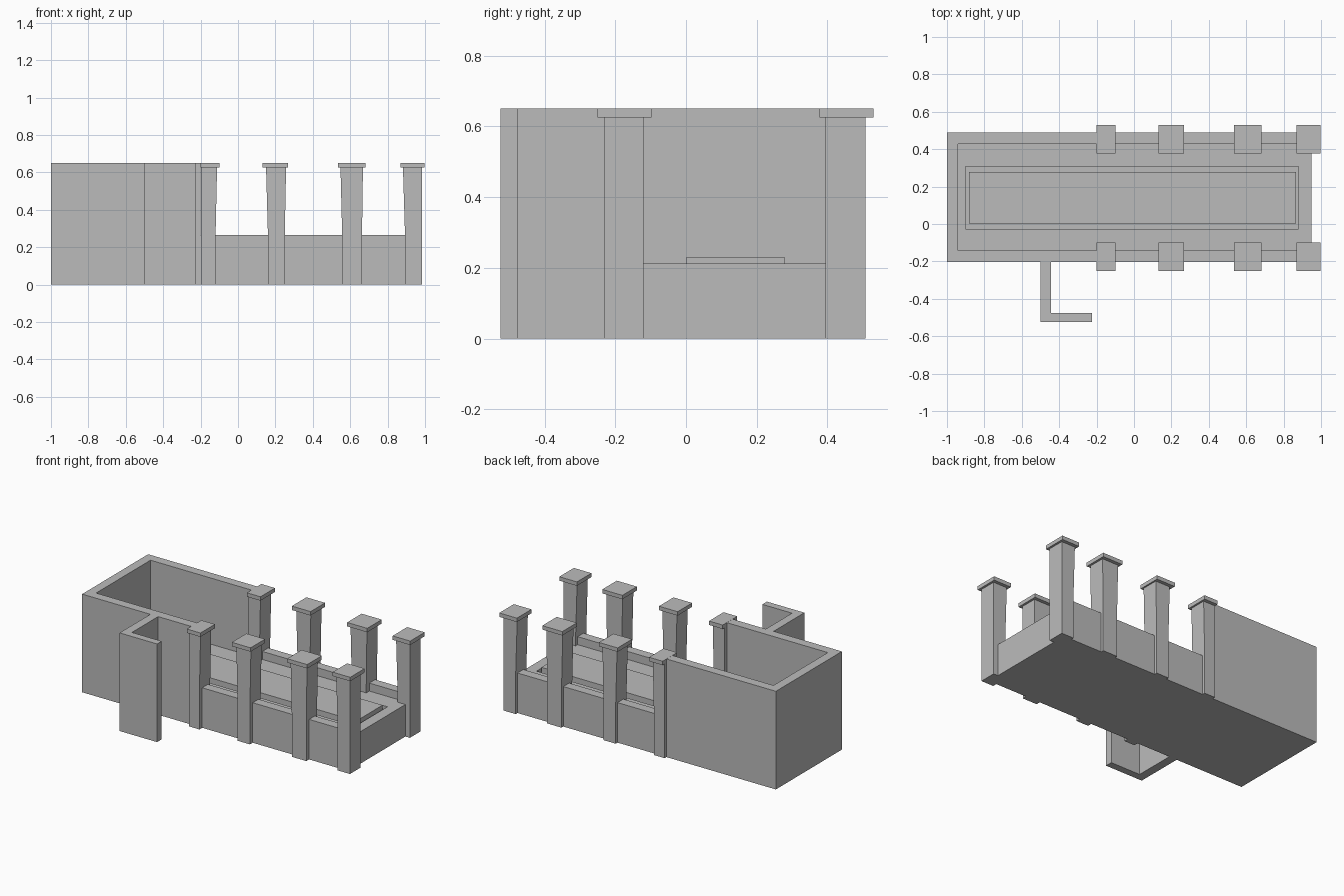
import bpy, bmesh

cube = bpy.data.objects.get("Cube")
if cube:
    bpy.data.objects.remove(cube, do_unlink=True)

grey = bpy.data.materials.new("plain grey")
grey.use_nodes = True
grey.diffuse_color = (0.5, 0.5, 0.5, 1)
grey.node_tree.nodes["Principled BSDF"].inputs["Base Color"].default_value = (0.5, 0.5, 0.5, 1)


def loft(name, loops):
    """Skin a stack of matching outlines, each given as (points, z), and close both ends."""
    bm = bmesh.new()
    rings = [[bm.verts.new((x, y, z)) for x, y in pts] for pts, z in loops]
    for low, high in zip(rings, rings[1:]):
        n = len(low)
        for i in range(n):
            j = (i + 1) % n
            bm.faces.new((low[i], low[j], high[j], high[i]))
    bm.faces.new(list(reversed(rings[0])))
    bm.faces.new(rings[-1])
    bmesh.ops.recalc_face_normals(bm, faces=bm.faces)
    mesh = bpy.data.meshes.new(name)
    bm.to_mesh(mesh)
    bm.free()
    mesh.materials.append(grey)
    obj = bpy.data.objects.new(name, mesh)
    bpy.context.collection.objects.link(obj)
    return obj


def rect(x0, x1, y0, y1):
    return [(x0, y0), (x1, y0), (x1, y1), (x0, y1)]


def prism(name, pts, z0, z1):
    return loft(name, [(pts, z0), (pts, z1)])


TOP, RAIL, FLOOR = 0.65, 0.265, 0.212
LEFT, STEP, RIGHT = -1.0, -0.2, 0.95
FRONT, BACK = -0.203, 0.488
IN_LEFT, IN_FRONT, IN_BACK = -0.94, -0.142, 0.427

# Tall wall wrapping the closed end
prism("tall_wall", [(STEP, FRONT), (STEP, IN_FRONT), (IN_LEFT, IN_FRONT), (IN_LEFT, IN_BACK),
                    (STEP, IN_BACK), (STEP, BACK), (LEFT, BACK), (LEFT, FRONT)], 0, TOP)

# Low walls between the pillars
prism("front_low_wall", rect(STEP, RIGHT, FRONT, IN_FRONT), 0, RAIL)
prism("back_low_wall", rect(STEP, RIGHT, IN_BACK, BACK), 0, RAIL)

# Floor with a sunken channel around a raised central slab
deck = rect(IN_LEFT, RIGHT, IN_FRONT, IN_BACK)
channel = rect(-0.9, 0.88, -0.027, 0.307)
slab = rect(-0.882, 0.865, 0.002, 0.278)
loft("floor", [(deck, 0), (deck, FLOOR), (channel, FLOOR), (channel, 0.19),
               (slab, 0.19), (slab, 0.23)])

# L-shaped screen wall in front
prism("screen_wall", [(-0.5, FRONT), (-0.5, -0.525), (-0.225, -0.525), (-0.225, -0.477),
                      (-0.443, -0.477), (-0.443, FRONT)], 0, TOP)

# Pillars: shaft foot, shaft head and cap widths along x
pillars = [
    ((-0.198, -0.12), (-0.198, -0.112), (-0.2, -0.1)),
    ((0.16, 0.25), (0.15, 0.257), (0.13, 0.267)),
    ((0.557, 0.663), (0.548, 0.668), (0.535, 0.682)),
    ((0.893, 0.983), (0.882, 0.983), (0.868, 0.997)),
]
rows = [("front", (-0.232, -0.12), (-0.25, -0.098)),
        ("back", (0.395, 0.507), (0.378, 0.53))]
for side, depth, cap_depth in rows:
    for i, (foot, head, cap) in enumerate(pillars, 1):
        loft(f"{side}_pillar_{i}", [(rect(*foot, *depth), 0), (rect(*foot, *depth), RAIL),
                                    (rect(*head, *depth), 0.625)])
        prism(f"{side}_pillar_cap_{i}", rect(*cap, *cap_depth), 0.625, TOP + 0.001)
